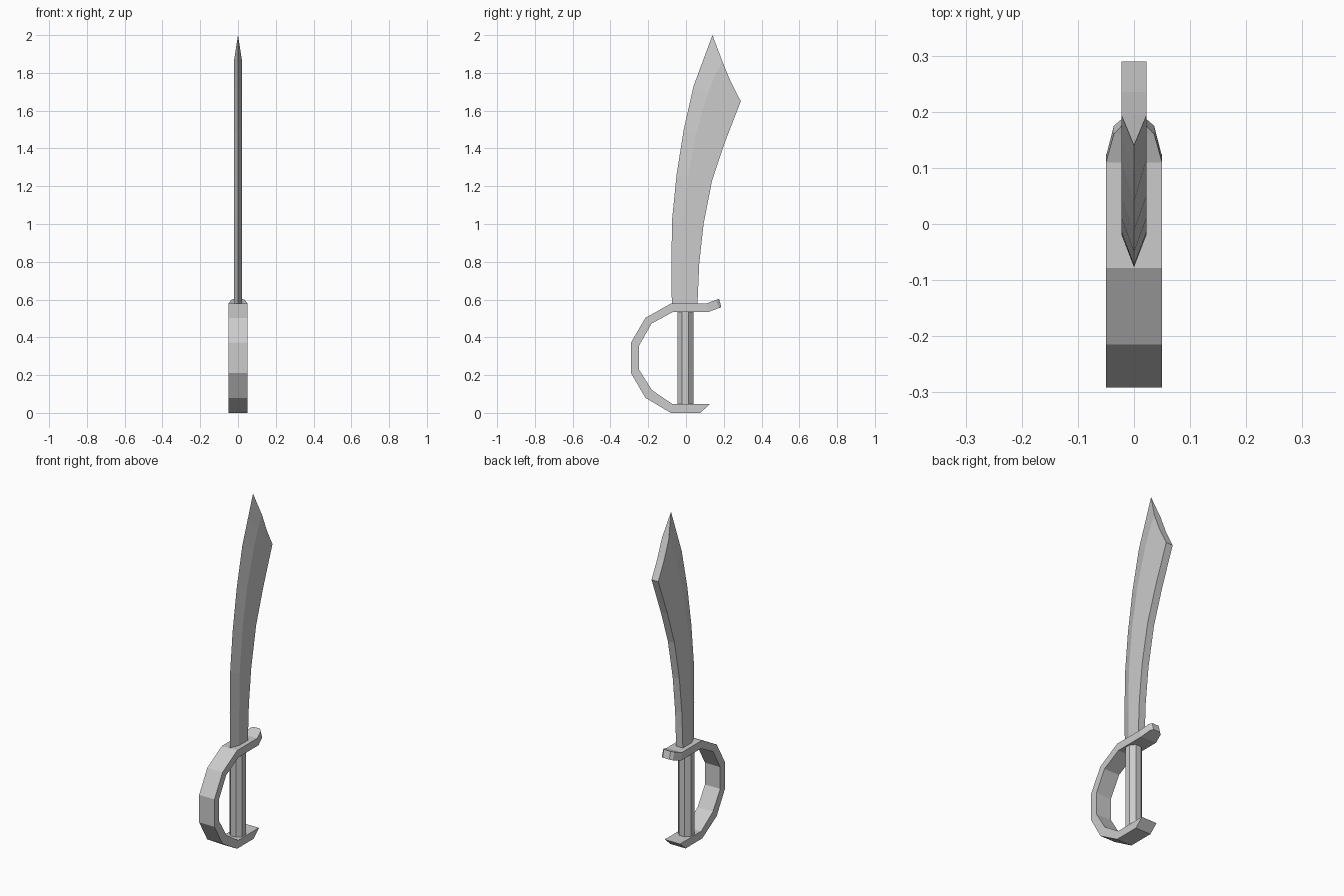
import bpy, bmesh, math

if "Cube" in bpy.data.objects:
    bpy.data.objects.remove(bpy.data.objects["Cube"])


def loft(name, rings):
    """Skin a list of equal-length point rings and cap both ends."""
    bm = bmesh.new()
    loops = [[bm.verts.new(p) for p in ring] for ring in rings]
    n = len(loops[0])
    for a, b in zip(loops, loops[1:]):
        for i in range(n):
            j = (i + 1) % n
            bm.faces.new((a[i], a[j], b[j], b[i]))
    bm.faces.new(loops[0])
    bm.faces.new(loops[-1])
    bmesh.ops.remove_doubles(bm, verts=bm.verts, dist=1e-5)
    bmesh.ops.recalc_face_normals(bm, faces=bm.faces)
    mesh = bpy.data.meshes.new(name)
    bm.to_mesh(mesh)
    bm.free()
    obj = bpy.data.objects.new(name, mesh)
    bpy.context.collection.objects.link(obj)
    return obj


# Blade: sharp edge, bevel ridge and flat spine, each as (y, z)
T = 0.022
blade = [
    ((-.075, .56), (-.02, .56), (.06, .56)),
    ((-.077, .79), (-.02, .79), (.07, .79)),
    ((-.074, 1.02), (-.015, 1.01), (.093, 1.0)),
    ((-.05, 1.26), (.01, 1.25), (.138, 1.23)),
    ((-.012, 1.50), (.05, 1.47), (.205, 1.43)),
    ((.04, 1.73), (.115, 1.69), (.29, 1.65)),
    ((.09, 1.865), (.155, 1.79), (.235, 1.757)),
    ((.14, 2.0), (.193, 1.86), (.193, 1.86)),
]
loft("blade", [[(0, *e), (T, *r), (T, *s), (-T, *s), (-T, *r)]
               for e, r, s in blade])

# Guard and knuckle bow: outer (y, z), inner (y, z), outer and inner half width
W = 0.05
guard = [
    ((.125, .045), (.122, .047), W),
    ((.075, .0), (.07, .046), W),
    ((-.08, .0), (-.07, .046), W),
    ((-.215, .08), (-.18, .12), W),
    ((-.291, .21), (-.248, .228), W),
    ((-.291, .372), (-.248, .357), W),
    ((-.215, .503), (-.182, .473), W),
    ((-.078, .58), (-.068, .535), W),
    ((.11, .58), (.12, .535), W),
    ((.16, .598), (.175, .555), .036),
    ((.175, .604), (.187, .56), .022),
]
loft("guard", [[(-w, *o), (w, *o), (w, *i), (-w, *i)] for o, i, w in guard])

# Octagonal grip
bpy.ops.mesh.primitive_cylinder_add(vertices=8, radius=.045, depth=.51,
                                    location=(0, -.003, .29),
                                    rotation=(0, 0, math.pi / 8))
bpy.context.object.name = "grip"
